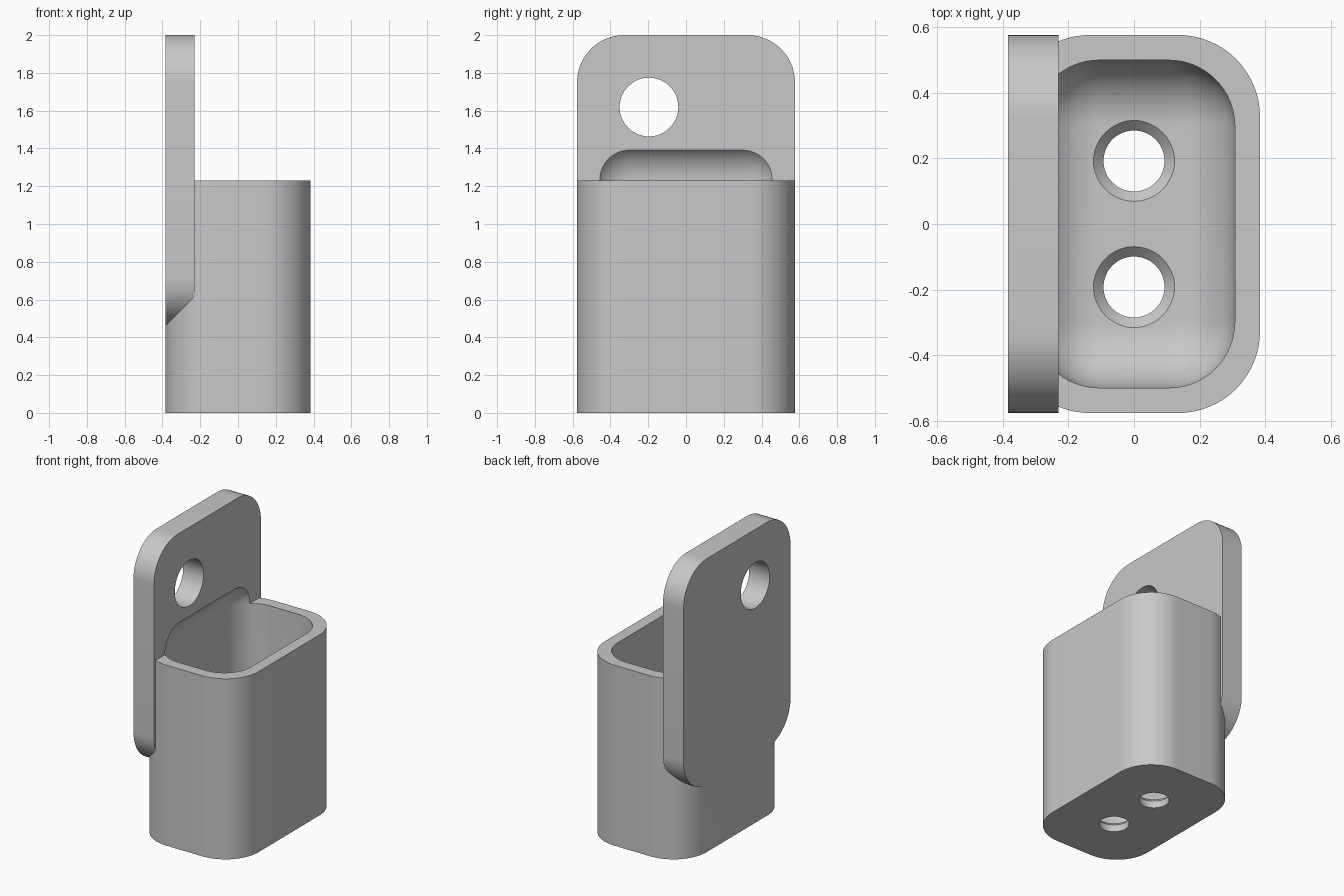
import bpy, bmesh, math
from mathutils import Matrix, Vector

cube = bpy.data.objects.get("Cube")
if cube:
    bpy.data.objects.remove(cube, do_unlink=True)

U = 1 / 13  # design module: the whole height is 26 modules

grey = bpy.data.materials.new("plain_grey")
grey.use_nodes = True
grey.diffuse_color = (0.58, 0.58, 0.58, 1)
grey.node_tree.nodes["Principled BSDF"].inputs["Base Color"].default_value = (0.58, 0.58, 0.58, 1)


def finish(name, bm):
    mesh = bpy.data.meshes.new(name)
    bmesh.ops.recalc_face_normals(bm, faces=bm.faces)
    bm.to_mesh(mesh)
    bm.free()
    mesh.materials.append(grey)
    obj = bpy.data.objects.new(name, mesh)
    bpy.context.collection.objects.link(obj)
    return obj


def rounded_box(name, low, high, radius, axes, segments=16):
    """Box in modules with the edges parallel to the given axes rounded."""
    low, high = Vector(low) * U, Vector(high) * U
    size = high - low
    bm = bmesh.new()
    bmesh.ops.create_cube(bm, size=1, matrix=Matrix.Translation((low + high) / 2)
                          @ Matrix.Diagonal((*size, 1)))
    edges = [e for e in bm.edges
             if any(abs((e.verts[0].co - e.verts[1].co)[a]) > 1e-4 for a in axes)]
    bmesh.ops.bevel(bm, geom=edges, offset=radius * U, offset_type='OFFSET',
                    segments=segments, profile=0.5, affect='EDGES')
    return finish(name, bm)


def cone(name, centre, r1, r2, depth, rotation=Matrix()):
    bm = bmesh.new()
    bmesh.ops.create_cone(bm, cap_ends=True, segments=64, radius1=r1 * U, radius2=r2 * U,
                          depth=depth * U,
                          matrix=Matrix.Translation(Vector(centre) * U) @ rotation)
    return finish(name, bm)


def combine(target, tool, operation):
    """Apply a boolean and discard the tool."""
    mod = target.modifiers.new(operation.lower(), 'BOOLEAN')
    mod.operation = operation
    mod.solver = 'EXACT'
    mod.object = tool
    bpy.context.view_layer.objects.active = target
    bpy.ops.object.modifier_apply(modifier=mod.name)
    bpy.data.objects.remove(tool, do_unlink=True)


# Cup body with the mounting plate joined to its side
holder = rounded_box("wall_holder", (-5, -7.5, 0), (5, 7.5, 16), 3.25, [2])
plate = rounded_box("mounting_plate", (-5, -7.5, 6), (-3, 7.5, 26), 3.25, [0])
combine(holder, plate, 'UNION')

# Pocket, rounded on every edge, whose top bites into the plate
pocket = rounded_box("pocket_cutter", (-4, -6.5, 1), (4, 6.5, 18.65), 2.62, [0, 1, 2])
combine(holder, pocket, 'DIFFERENCE')

# Hanging hole through the plate
hole = cone("hanging_hole_cutter", (-4, -2.55, 21.05), 2.02, 2.02, 6,
            Matrix.Rotation(math.pi / 2, 4, 'Y'))
combine(holder, hole, 'DIFFERENCE')

# Countersunk holes through the floor
for y in (-2.5, 2.5):
    drill = cone("floor_hole_cutter", (0, y, 0.5), 1.21, 1.21, 4)
    combine(holder, drill, 'DIFFERENCE')
    sink = cone("countersink_cutter", (0, y, 1), 1.2, 2.0, 0.8)
    combine(holder, sink, 'DIFFERENCE')

bpy.ops.object.select_all(action='DESELECT')
holder.select_set(True)
bpy.context.view_layer.objects.active = holder
bpy.ops.object.shade_smooth_by_angle(angle=math.radians(25))
